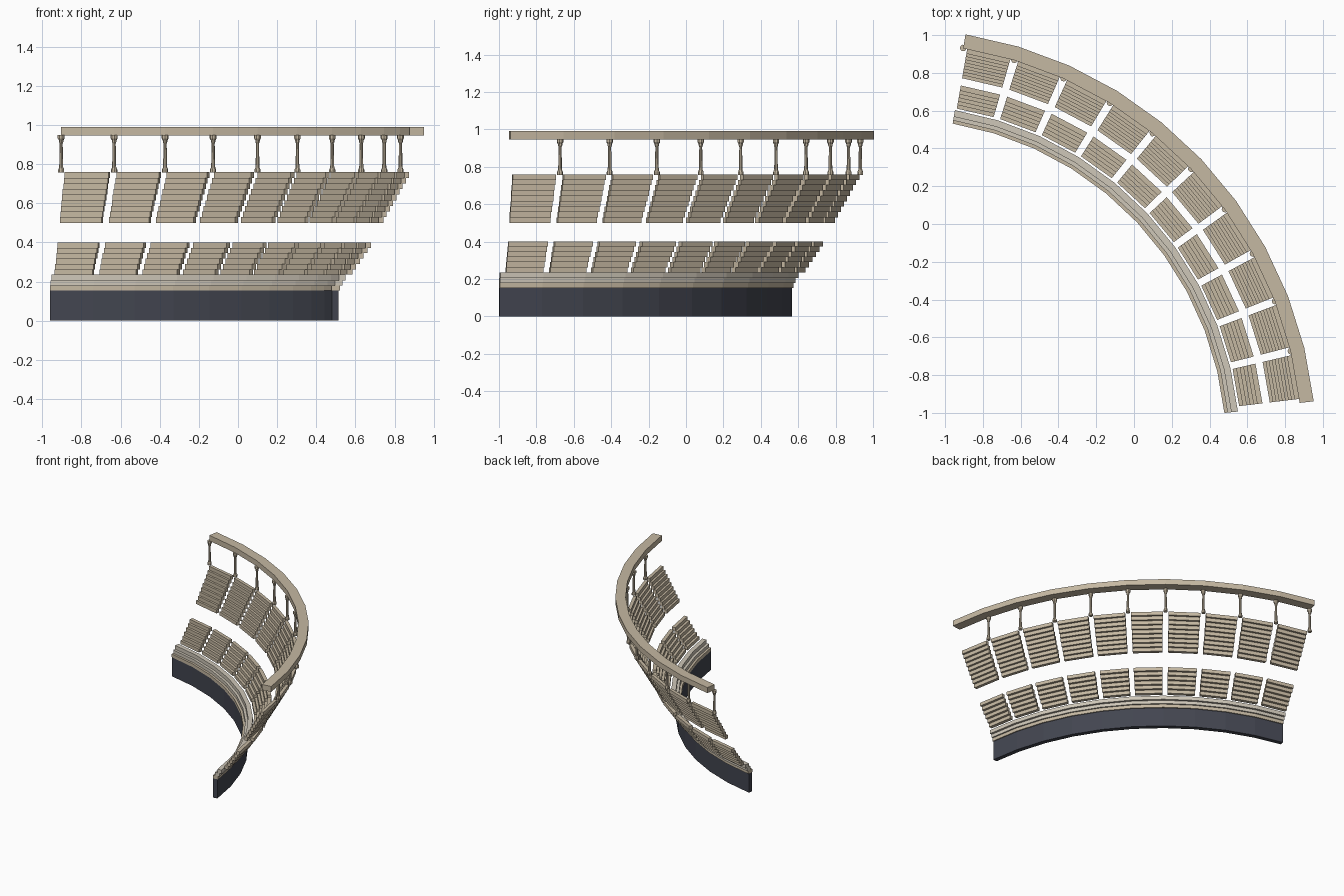
import bpy, bmesh, math

if "Cube" in bpy.data.objects:
    bpy.data.objects.remove(bpy.data.objects["Cube"])

CX, CY = -1.25, -1.182          # centre of the curved stand
A0, A1, N = 6.3, 80.7, 10       # angular range in degrees and bay count
STEP = (A1 - A0) / N


def material(name, rgb):
    m = bpy.data.materials.new(name)
    m.diffuse_color = (*rgb, 1)
    m.use_nodes = True
    m.node_tree.nodes["Principled BSDF"].inputs["Base Color"].default_value = m.diffuse_color
    return m


TAN = material("tan", (0.56, 0.48, 0.36))
PALE = material("pale", (0.62, 0.57, 0.48))
DARK = material("dark", (0.055, 0.06, 0.08))


def polar(r, a, z):
    t = math.radians(a)
    return (CX + r * math.cos(t), CY + r * math.sin(t), z)


def sweep(bm, angles, r0, r1, z0, z1):
    """Rectangular section carried round the arc, capped at both ends."""
    rings = [[bm.verts.new(polar(r, a, z))
              for r, z in ((r0, z0), (r1, z0), (r1, z1), (r0, z1))] for a in angles]
    for p, q in zip(rings, rings[1:]):
        for i in range(4):
            j = (i + 1) % 4
            bm.faces.new((p[i], p[j], q[j], q[i]))
    bm.faces.new(rings[0][::-1])
    bm.faces.new(rings[-1])


def finish(bm, name, mat):
    bmesh.ops.recalc_face_normals(bm, faces=bm.faces)
    me = bpy.data.meshes.new(name)
    bm.to_mesh(me)
    bm.free()
    me.materials.append(mat)
    ob = bpy.data.objects.new(name, me)
    bpy.context.collection.objects.link(ob)
    return ob


def band(name, r0, r1, z0, z1, mat, shift=0.0):
    bm = bmesh.new()
    sweep(bm, [A0 + shift + STEP * i for i in range(N + 1)], r0, r1, z0, z1)
    finish(bm, name, mat)


# Curved base wall, its coping and two continuous steps
band("base_wall", 1.740, 1.774, 0.0, 0.153, DARK, -0.3)
band("base_coping", 1.738, 1.782, 0.153, 0.179, TAN, -0.3)
band("lower_step", 1.755, 1.793, 0.179, 0.205, PALE, -0.3)
band("upper_step", 1.775, 1.810, 0.205, 0.235, PALE, -0.3)

# Top rail
band("top_rail", 2.140, 2.215, 0.947, 0.991, TAN)


# Stepped slat panels, one per bay, with gaps between bays
def panel(name, bay, count, r_out, dr, z0, z1, depth, gap=0.57):
    bm = bmesh.new()
    a, h = A0 + STEP * bay, (z1 - z0) / count
    for k in range(count):
        r = r_out + dr * k
        sweep(bm, (a + gap, a + STEP - gap), r - depth, r, z0 + h * k, z0 + h * (k + 1))
    finish(bm, name, TAN)


for b in range(N):
    panel(f"lower_panel_{b + 1}", b, 6, 1.848, 0.0192, 0.235, 0.400, 0.028)
    panel(f"upper_panel_{b + 1}", b, 9, 2.008, 0.0165, 0.500, 0.759, 0.025)

# Turned posts carrying the rail: (radius, height)
PROFILE = [(0.016, 0.757), (0.016, 0.772), (0.011, 0.782), (0.010, 0.80),
           (0.008, 0.905), (0.012, 0.915), (0.012, 0.922), (0.018, 0.932), (0.018, 0.948)]
SIDES = 8


def post(name, a):
    bm = bmesh.new()
    x, y, _ = polar(2.142, a, 0)
    rings = []
    for r, z in PROFILE:
        rings.append([bm.verts.new((x + r * math.cos(t), y + r * math.sin(t), z))
                      for t in (math.radians(a) + math.tau * (i + 0.5) / SIDES for i in range(SIDES))])
    for p, q in zip(rings, rings[1:]):
        for i in range(SIDES):
            j = (i + 1) % SIDES
            bm.faces.new((p[i], p[j], q[j], q[i]))
    bm.faces.new(rings[0][::-1])
    bm.faces.new(rings[-1])
    finish(bm, name, TAN)


for i in range(1, N + 1):
    post(f"rail_post_{i}", A0 + STEP * i)
